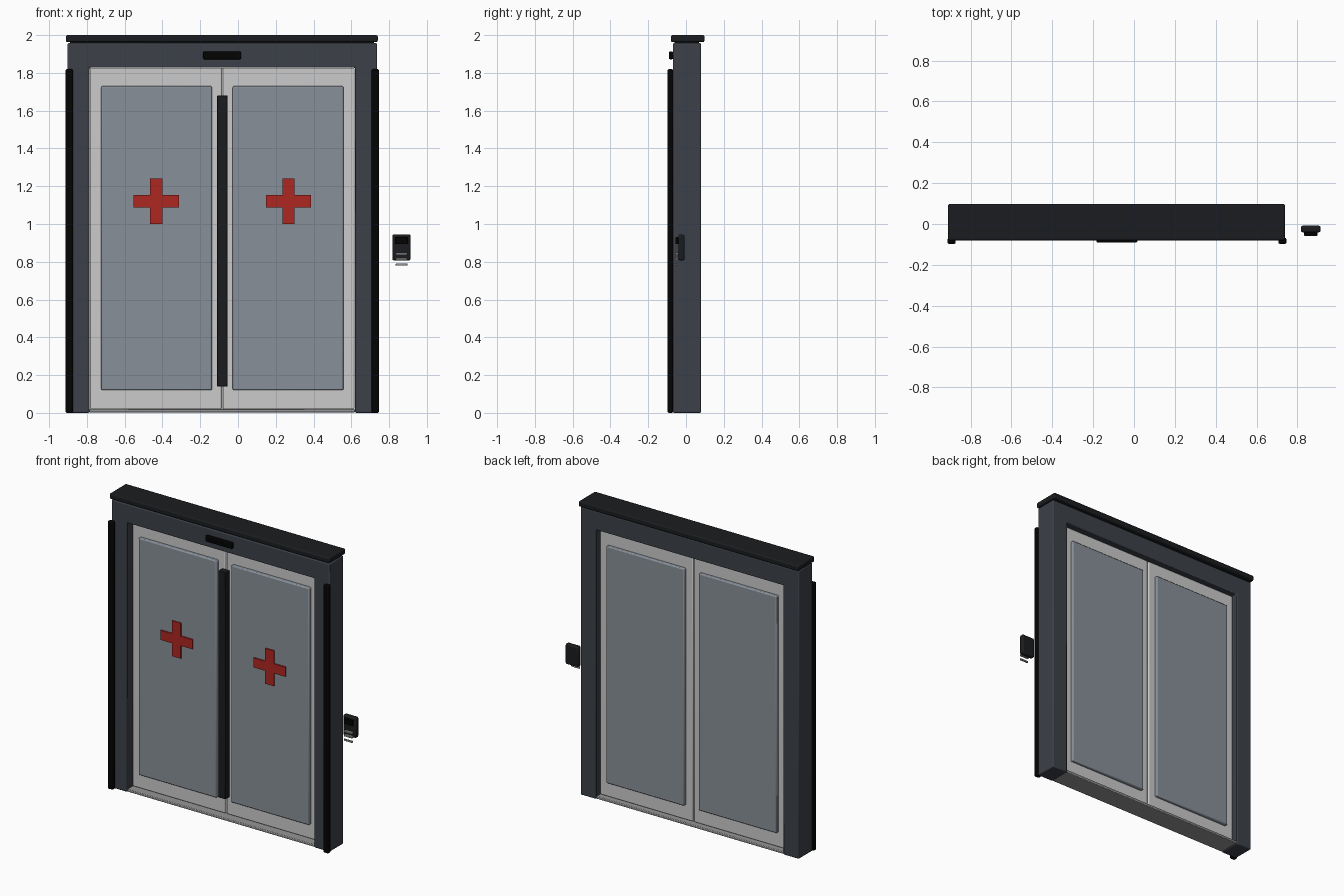
import bpy, bmesh

if "Cube" in bpy.data.objects:
    bpy.data.objects.remove(bpy.data.objects["Cube"])

CX = -0.083  # doorway centre line


def material(name, r, g, b):
    m = bpy.data.materials.new(name)
    m.diffuse_color = (r, g, b, 1)
    m.use_nodes = True
    m.node_tree.nodes["Principled BSDF"].inputs["Base Color"].default_value = m.diffuse_color
    return m


SLATE = material("slate", 0.045, 0.052, 0.065)
CHARCOAL = material("charcoal", 0.011, 0.012, 0.014)
BLACK = material("black", 0.001, 0.001, 0.001)
ALU = material("aluminium", 0.68, 0.7, 0.71)
GLASS = material("glass", 0.25, 0.28, 0.32)
RED = material("red", 0.42, 0.02, 0.015)
STEEL = material("steel", 0.3, 0.3, 0.31)


def finish(name, bm, mat, bevel):
    bmesh.ops.recalc_face_normals(bm, faces=bm.faces)
    me = bpy.data.meshes.new(name)
    bm.to_mesh(me)
    bm.free()
    ob = bpy.data.objects.new(name, me)
    bpy.context.collection.objects.link(ob)
    me.materials.append(mat)
    if bevel:
        b = ob.modifiers.new("bevel", 'BEVEL')
        b.width, b.segments, b.limit_method = bevel, 2, 'ANGLE'
    bpy.ops.object.select_all(action='DESELECT')
    ob.select_set(True)
    bpy.context.view_layer.objects.active = ob
    bpy.ops.object.shade_smooth_by_angle()
    return ob


def prism(name, pts, y0, y1, mat, bevel=0.0):
    """Extrude an x-z outline from y0 to y1."""
    bm = bmesh.new()
    f = bm.faces.new([bm.verts.new((x, y0, z)) for x, z in pts])
    ext = bmesh.ops.extrude_face_region(bm, geom=[f])
    vs = [v for v in ext["geom"] if isinstance(v, bmesh.types.BMVert)]
    bmesh.ops.translate(bm, verts=vs, vec=(0, y1 - y0, 0))
    # extruding keeps the source face as the other cap
    if not f.is_valid:
        bm.faces.new([v for v in bm.verts if v.co.y == y0])
    return finish(name, bm, mat, bevel)


def box(name, x0, x1, y0, y1, z0, z1, mat, bevel=0.0):
    return prism(name, [(x0, z0), (x1, z0), (x1, z1), (x0, z1)], y0, y1, mat, bevel)


# Portal: two posts and header in one outline
prism("door_portal", [(CX + x, z) for x, z in (
    (-0.82, 0), (-0.703, 0), (-0.703, 1.828), (0.703, 1.828),
    (0.703, 0), (0.82, 0), (0.82, 1.957), (-0.82, 1.957))],
    -0.07, 0.08, SLATE, 0.007)
box("top_cap", -0.911, 0.74, -0.08, 0.098, 1.963, 2.0, CHARCOAL, 0.008)
box("cap_spacer", -0.89, 0.72, -0.06, 0.07, 1.95, 1.97, CHARCOAL)
box("threshold", CX - 0.703, CX + 0.703, -0.068, 0.078, 0.003, 0.02, STEEL, 0.004)
box("motion_sensor", -0.184, 0.016, -0.09, -0.069, 1.872, 1.913, BLACK, 0.005)

# Mirrored halves: edge guards, sliding leaves, proud glass and crosses
for side, s in (("left", -1), ("right", 1)):
    def span(a, b):
        return sorted((CX + s * a, CX + s * b))

    x0, x1 = span(0.79, 0.83)
    box(side + "_edge_guard", x0, x1, -0.098, -0.068, 0.0, 1.82, BLACK, 0.008)
    x0, x1 = span(0.004, 0.70)
    box(side + "_leaf", x0, x1, -0.012, 0.041, 0.02, 1.826, ALU, 0.006)
    x0, x1 = span(0.055, 0.641)
    box(side + "_glass", x0, x1, -0.035, 0.062, 0.12, 1.73, GLASS, 0.007)
    c, z, a, b = CX + s * 0.35, 1.12, 0.12, 0.0325
    prism(side + "_cross", [(c + u, z + v) for u, v in (
        (-b, -a), (b, -a), (b, -b), (a, -b), (a, b), (b, b),
        (b, a), (-b, a), (-b, b), (-a, b), (-a, -b), (-b, -b))],
        -0.044, -0.034, RED)

# Central seal over the meeting edges
box("meeting_seal", CX - 0.027, CX + 0.027, -0.055, -0.011, 0.14, 1.68, CHARCOAL, 0.003)
box("meeting_core", CX - 0.008, CX + 0.008, -0.003, 0.032, 0.02, 1.826, ALU)

# Card reader beside the door
box("reader_body", 0.817, 0.914, -0.041, -0.008, 0.807, 0.945, CHARCOAL, 0.009)
box("reader_screen", 0.832, 0.899, -0.056, -0.040, 0.893, 0.930, BLACK, 0.003)
for i, z in enumerate((0.842, 0.815, 0.785)):
    box("reader_slot_%d" % (i + 1), 0.835, 0.897, -0.058, -0.040 if i < 2 else -0.048,
        z - 0.006, z + 0.006, STEEL, 0.002)
